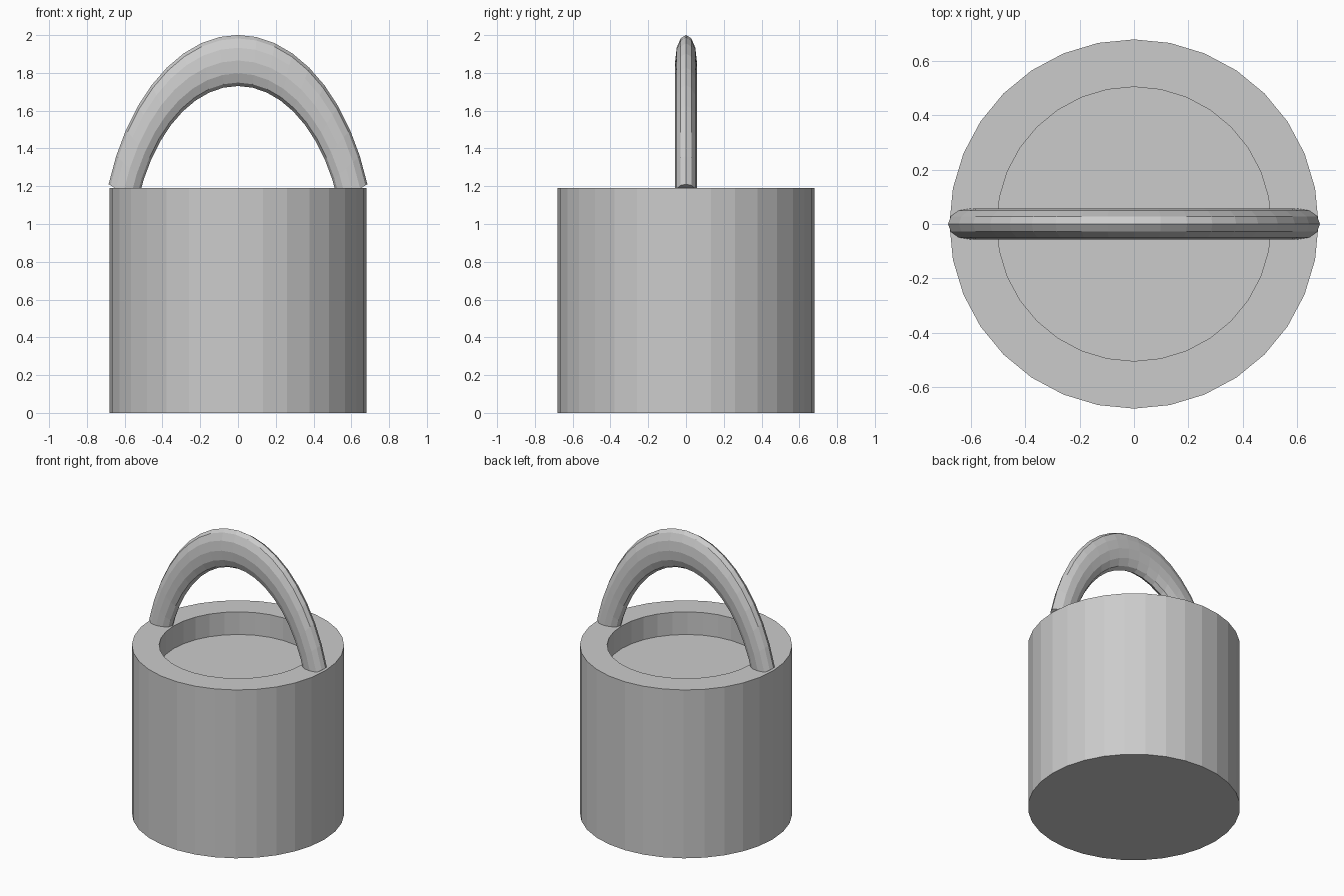
import bpy
from math import sin, cos, tau, radians

if "Cube" in bpy.data.objects:
    bpy.data.objects.remove(bpy.data.objects["Cube"])


def make_object(name, verts, faces):
    mesh = bpy.data.meshes.new(name)
    mesh.from_pydata(verts, [], faces)
    mesh.update()
    obj = bpy.data.objects.new(name, mesh)
    bpy.context.collection.objects.link(obj)
    return obj


def skin_rings(name, rings):
    """Bridge equal closed rings of points and cap both ends."""
    n = len(rings[0])
    verts = [p for ring in rings for p in ring]
    faces = [(k * n + i, k * n + (i + 1) % n,
              (k + 1) * n + (i + 1) % n, (k + 1) * n + i)
             for k in range(len(rings) - 1) for i in range(n)]
    faces.append(tuple(reversed(range(n))))
    faces.append(tuple(range(len(verts) - n, len(verts))))
    return make_object(name, verts, faces)


# Round body with a thick rim and a shallow recess in the top
SIDES = 32
profile = [(0.68, 0.0), (0.68, 1.19), (0.505, 1.19), (0.505, 1.03)]
skin_rings("body", [[(r * cos(tau * i / SIDES), r * sin(tau * i / SIDES), z)
                     for i in range(SIDES)] for r, z in profile])

# Arched handle: part of a ring, stretched upwards and flattened front to back
MAJOR, MINOR, HALF_DEPTH = 0.647, 0.082, 0.057
CENTRE_Z, STRETCH = 0.80, 1.647
START, SEGMENTS, SECTION = radians(20), 18, 12
rings = []
for k in range(SEGMENTS + 1):
    a = START + (radians(180) - 2 * START) * k / SEGMENTS
    ring = []
    for i in range(SECTION):
        t = -tau * i / SECTION
        r = MAJOR + MINOR * cos(t)
        ring.append((r * cos(a), HALF_DEPTH * sin(t),
                     CENTRE_Z + STRETCH * r * sin(a)))
    rings.append(ring)
skin_rings("handle", rings)
